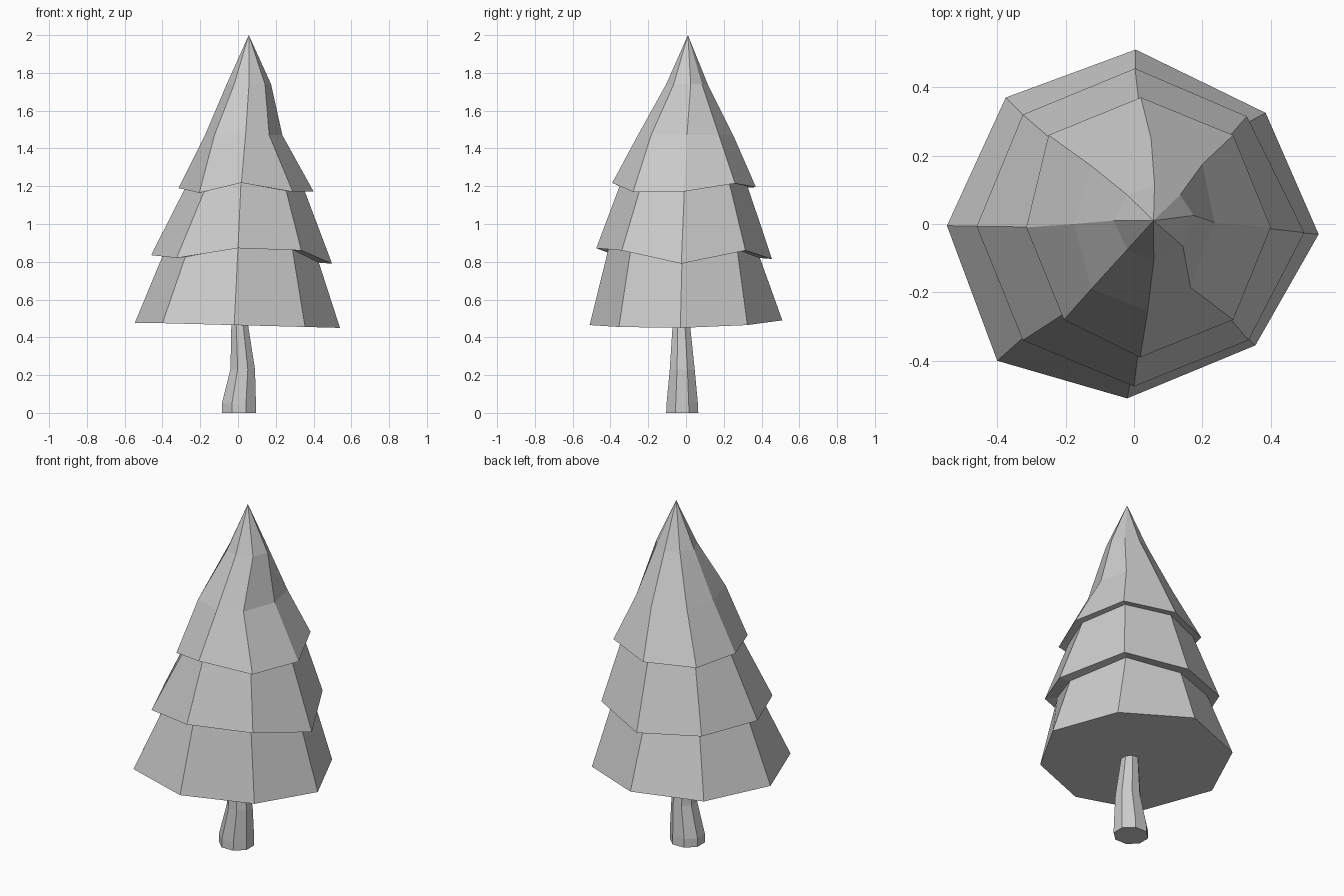
import bpy, bmesh, math


def loft(name, rings, apex=None):
    """Join rings of equal point count into a closed flat-faced skin."""
    bm = bmesh.new()
    loops = [[bm.verts.new(p) for p in ring] for ring in rings]
    n = len(loops[0])
    for a, b in zip(loops, loops[1:]):
        for i in range(n):
            j = (i + 1) % n
            bm.faces.new((a[i], a[j], b[j], b[i]))
    bm.faces.new(loops[0])
    if apex:
        tip = bm.verts.new(apex)
        for i in range(n):
            bm.faces.new((loops[-1][i], loops[-1][(i + 1) % n], tip))
    else:
        bm.faces.new(loops[-1])
    bmesh.ops.recalc_face_normals(bm, faces=bm.faces)
    mesh = bpy.data.meshes.new(name)
    bm.to_mesh(mesh)
    bm.free()
    obj = bpy.data.objects.new(name, mesh)
    bpy.context.collection.objects.link(obj)
    return obj


def tuck(ring, s, dz):
    """Inner edge of the ledge under a branch tier."""
    return [(x * s, y * s, z + dz) for x, y, z in ring]


def flat(points, z):
    return [(x, y, z) for x, y in points]


# Uneven octagonal skirts, starting at the back and going round by the right
low = [(0.005, 0.51, 0.49), (0.385, 0.325, 0.465), (0.54, -0.03, 0.45), (0.355, -0.355, 0.455),
       (-0.02, -0.51, 0.465), (-0.4, -0.4, 0.475), (-0.547, -0.005, 0.475), (-0.375, 0.37, 0.48)]
mid = [(0.003, 0.455, 0.815), (0.33, 0.315, 0.86), (0.498, -0.025, 0.79), (0.335, -0.34, 0.86),
       (0.0, -0.475, 0.872), (-0.325, -0.34, 0.82), (-0.46, -0.007, 0.835), (-0.325, 0.32, 0.83)]
top = [(0.02, 0.37, 1.195), (0.29, 0.26, 1.215), (0.4, -0.01, 1.172), (0.29, -0.28, 1.17),
       (0.018, -0.39, 1.218), (-0.205, -0.28, 1.165), (-0.315, -0.01, 1.19), (-0.25, 0.26, 1.19)]

# Narrowing rings of the crown, with a dent at the front right
crown_a = [(0.05, 0.25), (0.2, 0.175), (0.235, 0.005), (0.165, -0.185),
           (0.04, -0.255), (-0.125, -0.19), (-0.175, 0.0), (-0.125, 0.17)]
crown_b = [(0.06, 0.115), (0.135, 0.085), (0.175, 0.025), (0.143, -0.065),
           (0.058, -0.105), (-0.02, -0.075), (-0.06, 0.01), (-0.02, 0.085)]

loft("branches", [low, tuck(mid, 0.86, 0.005), mid, tuck(top, 0.88, 0.005), top,
                  flat(crown_a, 1.47), flat(crown_b, 1.74)], apex=(0.057, 0.01, 2.0))

# Bent octagonal trunk: centre x, centre y, half width x, half width y, height
trunk = []
for cx, cy, rx, ry, z in [(0.005, -0.02, 0.09, 0.085, 0), (0.005, -0.02, 0.09, 0.083, 0.05),
                          (0.025, -0.02, 0.065, 0.066, 0.23), (0.008, -0.025, 0.043, 0.045, 0.48)]:
    k = 1 / math.cos(math.pi / 8)
    trunk.append([(cx + k * rx * math.cos((i + 0.5) * math.pi / 4),
                   cy + k * ry * math.sin((i + 0.5) * math.pi / 4), z) for i in range(8)])
loft("trunk", trunk)
